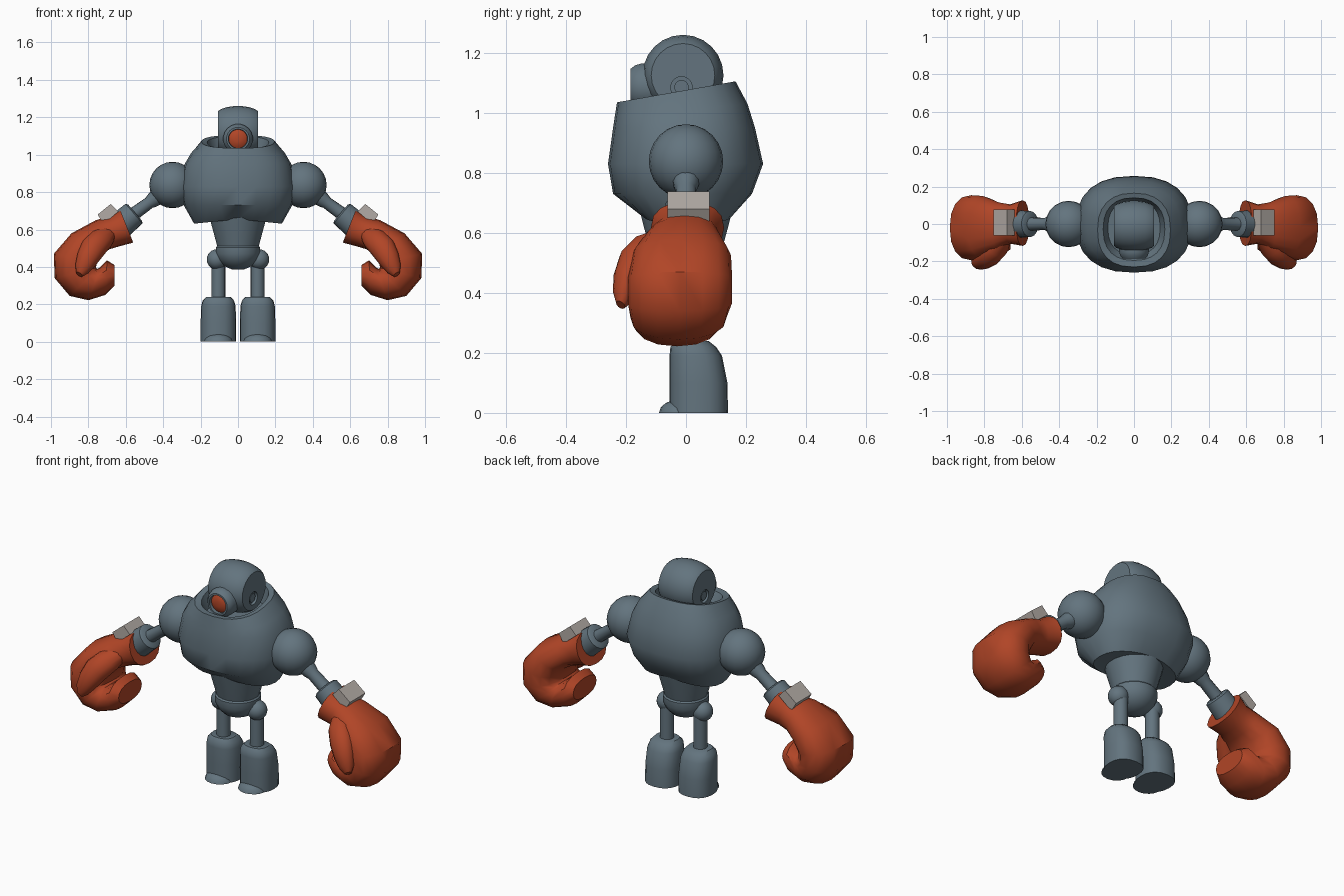
import bpy, bmesh
from math import sin, cos, pi, radians, copysign
from mathutils import Vector

old = bpy.data.objects.get("Cube")
if old:
    bpy.data.objects.remove(old, do_unlink=True)


def material(name, rgb):
    m = bpy.data.materials.new(name)
    m.use_nodes = True
    m.diffuse_color = (*rgb, 1)
    m.node_tree.nodes["Principled BSDF"].inputs["Base Color"].default_value = (*rgb, 1)
    return m


STEEL = material("steel_grey", (0.125, 0.175, 0.21))
RED = material("glove_red", (0.44, 0.06, 0.02))
PALE = material("pale_patch", (0.45, 0.41, 0.38))
parts = []


def oval(c, u, v, n=16, p=2.0):
    """Superellipse ring around c spanned by half axes u and v."""
    c, u, v = Vector(c), Vector(u), Vector(v)
    f = lambda t: copysign(abs(t) ** (2 / p), t)
    return [c + u * f(cos(2 * pi * i / n)) + v * f(sin(2 * pi * i / n)) for i in range(n)]


def loft(name, rings, mat):
    """Skin a list of equal rings and cap both ends."""
    bm = bmesh.new()
    vs = [[bm.verts.new(p) for p in r] for r in rings]
    n = len(rings[0])
    for a, b in zip(vs, vs[1:]):
        for i in range(n):
            j = (i + 1) % n
            bm.faces.new((a[i], a[j], b[j], b[i]))
    bm.faces.new(vs[0])
    bm.faces.new(vs[-1])
    bmesh.ops.recalc_face_normals(bm, faces=bm.faces)
    me = bpy.data.meshes.new(name)
    bm.to_mesh(me)
    bm.free()
    me.materials.append(mat)
    ob = bpy.data.objects.new(name, me)
    bpy.context.collection.objects.link(ob)
    parts.append(ob)
    return ob


def tube(name, start, axis, profile, mat, n=20):
    """Turned part: profile holds (distance along axis, radius)."""
    start, axis = Vector(start), Vector(axis).normalized()
    side = axis.orthogonal().normalized()
    up = axis.cross(side)
    return loft(name, [oval(start + axis * d, side * r, up * r, n) for d, r in profile], mat)


def ball(name, loc, r, mat):
    bpy.ops.mesh.primitive_uv_sphere_add(segments=20, ring_count=12, radius=r, location=loc)
    ob = bpy.context.object
    ob.name = name
    ob.data.materials.append(mat)
    parts.append(ob)


# Barrel torso with a tilted, hollow collar: z, half width, front, back, tilt
torso = [(0.66, 0.13, -0.10, 0.11, 0), (0.655, 0.235, -0.14, 0.15, 0),
         (0.73, 0.29, -0.243, 0.22, 0), (0.83, 0.31, -0.26, 0.257, 0),
         (0.95, 0.285, -0.243, 0.23, 0), (1.01, 0.25, -0.237, 0.205, 0.02),
         (1.07, 0.195, -0.23, 0.165, 0.035), (1.065, 0.165, -0.195, 0.14, 0.033),
         (0.99, 0.14, -0.165, 0.125, 0.01)]
rings = []
for z, w, front, back, tilt in torso:
    depth = (back - front) / 2
    ring = oval((0, (front + back) / 2, z), (w, 0, 0), (0, depth, tilt), 24, 2.4)
    if z < 0.7:                                    # hem hangs lower at the flanks
        for p in ring:
            p.z -= 0.1 * abs(p.x)
    rings.append(ring)
loft("torso", rings, STEEL)

# Waist and pelvis
tube("waist", (0, 0, 0.69), (0, 0, -1), [(0, 0.16), (0.06, 0.145), (0.18, 0.112)], STEEL)
tube("pelvis", (0, 0, 0.515), (0, 0, -1),
     [(0, 0.11), (0.01, 0.12), (0.045, 0.12), (0.08, 0.105), (0.11, 0.075), (0.13, 0.03)], STEEL)

# Head, flat at the sides with round ear sockets
half = [(0.108, 0.106), (0.095, 0.117), (0.06, 0.129), (0.02, 0.135)]
head = tube("head", (0, -0.01, 1.125), (1, 0, 0),
            [(-d, r) for d, r in half] + [(d, r) for d, r in reversed(half)], STEEL, 24)
for s in (1, -1):
    cutter = tube("ear_cutter", (s * 0.09, -0.015, 1.085), (s, 0, 0),
                  [(0, 0.036), (0.1, 0.036)], STEEL)
    cutter.hide_render = True
    mod = head.modifiers.new("ear", "BOOLEAN")
    mod.operation, mod.object = "DIFFERENCE", cutter
    bpy.context.view_layer.objects.active = head
    bpy.ops.object.modifier_apply(modifier=mod.name)
    parts.remove(cutter)
    bpy.data.objects.remove(cutter, do_unlink=True)
    tube("ear_plug", (s * 0.08, -0.015, 1.085), (s, 0, 0), [(0, 0.024), (0.023, 0.024)], STEEL)

# Single eye
tube("eye_housing", (0, -0.08, 1.085), (0, -1, 0),
     [(0, 0.08), (0.07, 0.08), (0.09, 0.074), (0.105, 0.062), (0.105, 0.052), (0.085, 0.05)], STEEL)
tube("eye_lens", (0, -0.16, 1.085), (0, -1, 0),
     [(0, 0.05), (0.008, 0.05), (0.017, 0.036), (0.021, 0.015)], RED)

# Glove sections: outer x, z, inner x, z, half depth, centre y
GLOVE = [(0.63, 0.705, 0.56, 0.53, 0.122, 0.005), (0.69, 0.67, 0.635, 0.51, 0.105, 0),
         (0.76, 0.65, 0.685, 0.495, 0.125, -0.01), (0.89, 0.58, 0.73, 0.47, 0.165, -0.015),
         (0.985, 0.47, 0.755, 0.42, 0.174, -0.02), (0.98, 0.34, 0.76, 0.395, 0.174, -0.02),
         (0.90, 0.245, 0.75, 0.39, 0.16, -0.025), (0.80, 0.222, 0.735, 0.40, 0.145, -0.03),
         (0.71, 0.25, 0.70, 0.435, 0.135, -0.03), (0.66, 0.30, 0.66, 0.41, 0.105, -0.03)]
# Thumb: x, y, z, radius
THUMB = [(0.69, -0.07, 0.585, 0.045), (0.73, -0.125, 0.55, 0.065), (0.775, -0.17, 0.50, 0.068),
         (0.81, -0.198, 0.44, 0.058), (0.835, -0.212, 0.39, 0.042), (0.848, -0.218, 0.36, 0.02)]
# Foot: z, half width, front, back
FOOT = [(0, 0.095, -0.055, 0.14), (0.1, 0.095, -0.055, 0.138), (0.19, 0.092, -0.055, 0.12),
        (0.22, 0.084, -0.052, 0.1), (0.24, 0.065, -0.035, 0.075)]

for s, side in ((1, "left"), (-1, "right")):
    # Arm
    ball(side + "_shoulder", (s * 0.35, 0, 0.838), 0.124, STEEL)
    tube(side + "_arm", (s * 0.41, 0, 0.79), (s * 0.8, 0, -0.58),
         [(0, 0.05), (0.06, 0.04), (0.08, 0.033), (0.2, 0.036)], STEEL, 12)
    tube(side + "_cuff", (s * 0.55, 0, 0.69), (s * 0.76, 0, -0.65),
         [(0, 0.058), (0.008, 0.07), (0.1, 0.074)], STEEL, 16)

    # Boxing glove, curling inwards
    loft(side + "_glove",
         [oval((s * (ox + ix) / 2, y, (oz + iz) / 2), (s * (ox - ix) / 2, 0, (oz - iz) / 2),
               (0, d, 0), 16, 2.3) for ox, oz, ix, iz, d, y in GLOVE], RED)
    pts = [Vector((s * x, y, z)) for x, y, z, r in THUMB]
    axis = (pts[-1] - pts[0]).normalized()
    across = axis.cross(Vector((0, 1, 0))).normalized()
    loft(side + "_thumb",
         [oval(p, across * t[3], axis.cross(across) * t[3] * 0.85, 12)
          for p, t in zip(pts, THUMB)], RED)
    patch = [(0.64, 0.695), (0.68, 0.737), (0.75, 0.68), (0.72, 0.63)]
    loft(side + "_wrist_patch",
         [[Vector((s * x, y, z)) for x, z in patch] for y in (-0.062, 0.078)], PALE)

    # Leg
    ball(side + "_hip", (s * 0.113, 0.01, 0.44), 0.054, STEEL)
    tube(side + "_thigh", (s * 0.105, 0.02, 0.44), (0, 0, -1), [(0, 0.037), (0.22, 0.037)], STEEL, 16)
    loft(side + "_foot",
         [oval((s * 0.105, (f + b) / 2, z), (w, 0, 0), (0, (b - f) / 2, 0), 20, 2.4)
          for z, w, f, b in FOOT], STEEL)
    loft(side + "_toe",
         [oval((s * 0.105, -0.02, 0.045 * sin(a)), (0.077 * cos(a), 0, 0), (0, 0.07 * cos(a), 0))
          for a in (0, 0.4, 0.8, 1.2, 1.5)], STEEL)

# Smooth shading with crisp edges
bpy.ops.object.select_all(action="DESELECT")
for ob in parts:
    ob.select_set(True)
bpy.context.view_layer.objects.active = parts[0]
bpy.ops.object.shade_smooth_by_angle(angle=radians(42))
